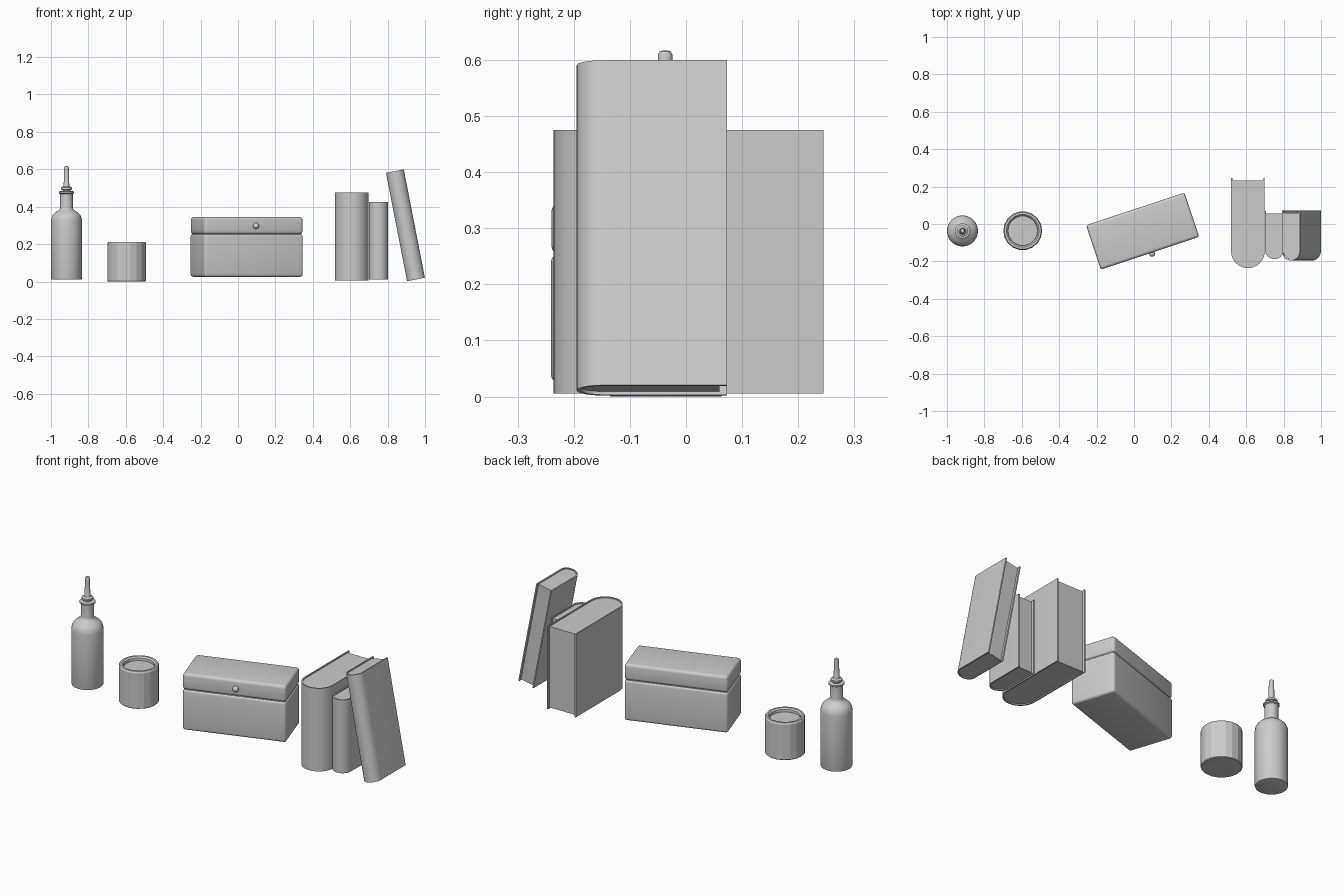
import bpy, bmesh, math
from mathutils import Matrix, Vector

if "Cube" in bpy.data.objects:
    bpy.data.objects.remove(bpy.data.objects["Cube"])


def finish(name, bm, matrix=Matrix(), smooth=True):
    bmesh.ops.recalc_face_normals(bm, faces=bm.faces)
    me = bpy.data.meshes.new(name)
    bm.to_mesh(me)
    bm.free()
    ob = bpy.data.objects.new(name, me)
    bpy.context.collection.objects.link(ob)
    ob.matrix_world = matrix
    if smooth:
        bpy.ops.object.select_all(action='DESELECT')
        bpy.context.view_layer.objects.active = ob
        ob.select_set(True)
        bpy.ops.object.shade_smooth_by_angle(angle=math.radians(35))
    return ob


def lathe(name, profile, loc, sides, smooth=True):
    # profile of (radius, z) pairs, closed with caps at both ends
    bm = bmesh.new()
    rings = []
    for r, z in profile:
        rings.append([bm.verts.new((r * math.cos(2 * math.pi * i / sides),
                                    r * math.sin(2 * math.pi * i / sides), z))
                      for i in range(sides)])
    for a, b in zip(rings, rings[1:]):
        for i in range(sides):
            j = (i + 1) % sides
            bm.faces.new((a[i], a[j], b[j], b[i]))
    bm.faces.new(rings[0])
    bm.faces.new(rings[-1])
    return finish(name, bm, Matrix.Translation(loc), smooth)


def prism(name, outline, z0, z1, matrix):
    bm = bmesh.new()
    f = bm.faces.new([bm.verts.new((x, y, z0)) for x, y in outline])
    top = bmesh.ops.extrude_face_region(bm, geom=[f])['geom']
    bmesh.ops.translate(bm, vec=(0, 0, z1 - z0),
                        verts=[v for v in top if isinstance(v, bmesh.types.BMVert)])
    return finish(name, bm, matrix)


def rounded_box(name, size, matrix, bevel):
    bm = bmesh.new()
    bmesh.ops.create_cube(bm, size=1)
    bmesh.ops.scale(bm, vec=size, verts=bm.verts)
    bmesh.ops.bevel(bm, geom=bm.edges[:], offset=bevel, segments=4,
                    profile=0.5, affect='EDGES')
    return finish(name, bm, matrix)


def u_path(r, y0, y1, spine_r):
    # open U outline: straight sides, half-round spine toward -y
    n = 16
    arc = [(-r * math.cos(math.pi * i / n), y0 + spine_r - r * math.sin(math.pi * i / n))
           for i in range(n + 1)]
    return [(-r, y1)] + arc + [(r, y1)]


def book(name, width, y0, y1, height, matrix):
    r, t = width / 2, 0.007
    outer = u_path(r, y0, y1, r)
    inner = u_path(r - t, y0, y1, r)
    prism(name + "_cover", outer + inner[::-1], 0, height, matrix)
    pages = u_path(r - t, y0, y1 - 0.013, r)
    prism(name + "_pages", pages, 0.006, height - 0.006, matrix)


# Bottle with pouring stopper
bottle_at = (-0.917, -0.037, 0)
lathe("bottle", [(0.076, 0.01), (0.081, 0.012), (0.083, 0.018), (0.083, 0.325),
                 (0.080, 0.342), (0.072, 0.358), (0.058, 0.371), (0.042, 0.381),
                 (0.036, 0.388), (0.034, 0.398), (0.034, 0.468), (0.041, 0.472),
                 (0.041, 0.480), (0.034, 0.483)], bottle_at, 32)
lathe("stopper", [(0.020, 0.475), (0.022, 0.488), (0.030, 0.492), (0.030, 0.502),
                  (0.018, 0.508), (0.015, 0.515), (0.013, 0.600), (0.013, 0.609),
                  (0.010, 0.615), (0.004, 0.617)], bottle_at, 24)

# Faceted candle jar with recessed fill
jar_at = (-0.595, -0.036, 0)
lathe("jar", [(0.100, 0.0), (0.104, 0.004), (0.104, 0.202), (0.099, 0.211),
              (0.088, 0.211), (0.080, 0.204), (0.079, 0.190)], jar_at, 18, False)

# Small label on the jar side
bm = bmesh.new()
cols = [[bm.verts.new((0.1045 * math.cos(a), 0.1045 * math.sin(a), z)) for z in (0.05, 0.17)]
        for a in (math.radians(-34 + 6 * i) for i in range(5))]
for a, b in zip(cols, cols[1:]):
    bm.faces.new((a[0], b[0], b[1], a[1]))
finish("jar_label", bm, Matrix.Translation(jar_at))

# Chest: body, lid and round knob, turned on the shelf
chest = Matrix.Translation((0.046, -0.038, 0)) @ Matrix.Rotation(math.radians(18.4), 4, 'Z')
rounded_box("chest_body", (0.555, 0.25, 0.229), chest @ Matrix.Translation((0, 0, 0.1395)), 0.014)
rounded_box("chest_lid", (0.555, 0.25, 0.092), chest @ Matrix.Translation((0, 0, 0.299)), 0.016)
rounded_box("chest_seam", (0.54, 0.235, 0.03),
            chest @ Matrix.Translation((0, 0, 0.253)), 0.003)
bm = bmesh.new()
bmesh.ops.create_uvsphere(bm, u_segments=20, v_segments=12, radius=0.016)
finish("chest_knob", bm, chest @ Matrix.Translation((0.01, -0.131, 0.297)))

# Two upright books and one leaning book
book("large_book", 0.180, -0.236, 0.245, 0.470, Matrix.Translation((0.609, 0, 0.005)))
book("small_book", 0.102, -0.188, 0.070, 0.415, Matrix.Translation((0.751, 0, 0.011)))
book("leaning_book", 0.097, -0.195, 0.073, 0.590,
     Matrix.Translation((0.9515, 0, 0.011)) @ Matrix.Rotation(math.radians(-11), 4, 'Y'))
